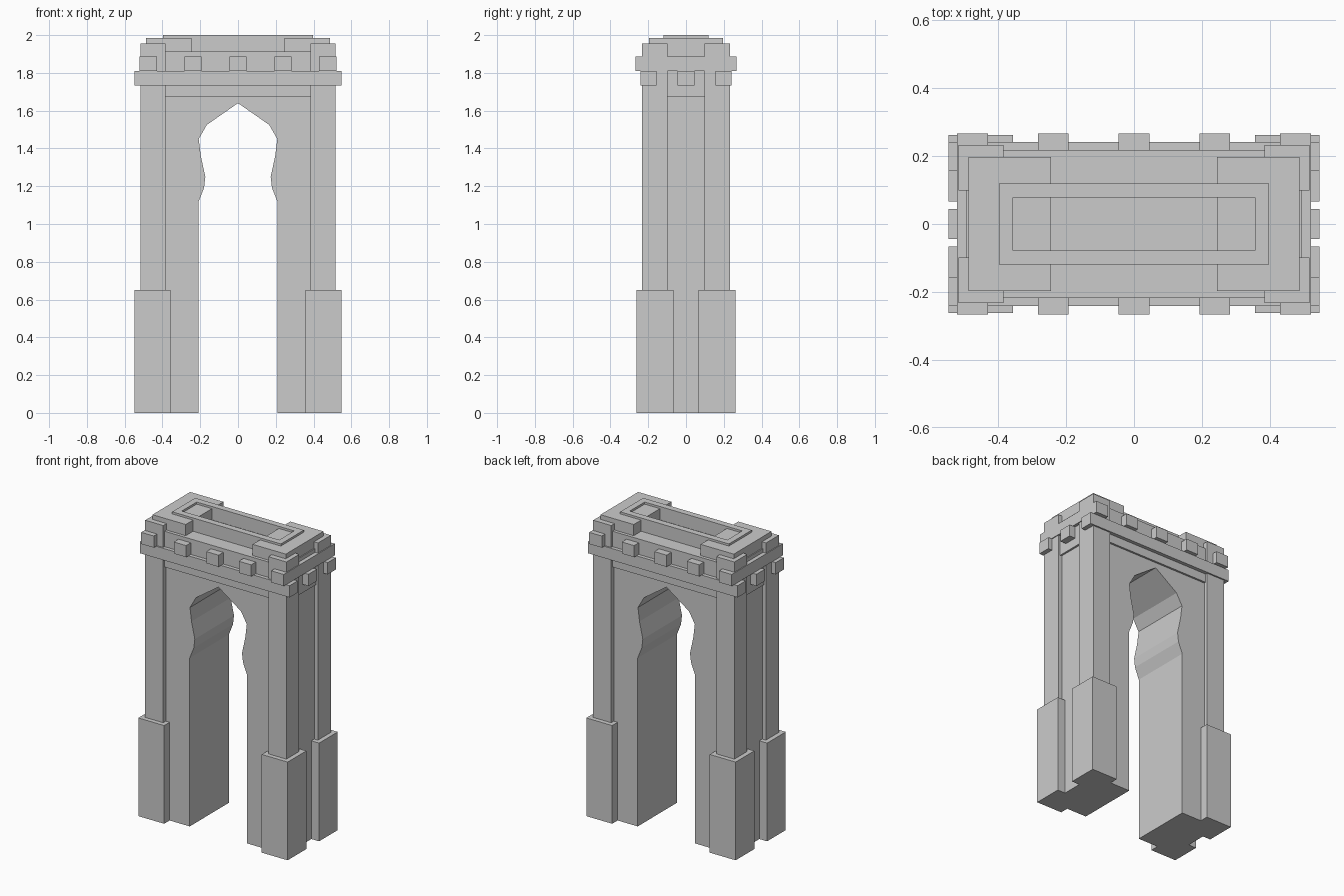
import bpy, bmesh

if "Cube" in bpy.data.objects:
    bpy.data.objects.remove(bpy.data.objects["Cube"])


def build(name, boxes):
    """One object from boxes given as (x0, x1, y0, y1, z0, z1)."""
    bm = bmesh.new()
    for x0, x1, y0, y1, z0, z1 in boxes:
        verts = bmesh.ops.create_cube(bm, size=1)["verts"]
        for v in verts:
            v.co.x = x1 if v.co.x > 0 else x0
            v.co.y = y1 if v.co.y > 0 else y0
            v.co.z = z1 if v.co.z > 0 else z0
    return finish(name, bm)


def finish(name, bm):
    bmesh.ops.recalc_face_normals(bm, faces=bm.faces)
    mesh = bpy.data.meshes.new(name)
    bm.to_mesh(mesh)
    bm.free()
    obj = bpy.data.objects.new(name, mesh)
    bpy.context.collection.objects.link(obj)
    return obj


def mirror(obj, x=True, y=True):
    mod = obj.modifiers.new("mirror", "MIRROR")
    mod.use_axis = (x, y, False)
    mod.use_mirror_merge = False


# Main wall with the pointed, waisted arch cut through it
half = [(0.21, 0), (0.21, 1.115), (0.18, 1.19), (0.173, 1.25),
        (0.197, 1.36), (0.208, 1.45), (0.165, 1.525)]
outline = ([(0.49, 1.81), (0.49, 0)] + half + [(0, 1.64)]
           + [(-x, z) for x, z in reversed(half)] + [(-0.49, 0), (-0.49, 1.81)])
bm = bmesh.new()
face = bm.faces.new([bm.verts.new((x, -0.205, z)) for x, z in outline])
moved = bmesh.ops.extrude_face_region(bm, geom=[face])["geom"]
bmesh.ops.translate(bm, vec=(0, 0.41, 0),
                    verts=[g for g in moved if isinstance(g, bmesh.types.BMVert)])
finish("arch_wall", bm)

# Corner pedestals and columns
mirror(build("corner_pedestal", [(0.357, 0.547, 0.067, 0.262, 0, 0.65)]))
mirror(build("corner_column", [(0.385, 0.517, 0.098, 0.232, 0.6, 1.955)]))

# Shallow fascia below the cornice and the attic block above it
build("fascia", [(-0.503, 0.503, -0.218, 0.218, 1.675, 1.81)])
build("attic", [(-0.495, 0.495, -0.218, 0.218, 1.81, 1.912)])

# Long beams on front and back, crossed by beams on the two sides
mirror(build("long_beam", [(-0.547, 0.547, 0.157, 0.242, 1.732, 1.81)]), x=False)
mirror(build("side_beam", [(0.43, 0.522, -0.267, 0.267, 1.81, 1.887)]), y=False)

# Projecting joist ends between the beam ends
mirror(build("front_joist_end",
             [(x - 0.045, x + 0.045, 0.19, 0.267, 1.81, 1.887)
              for x in (-0.238, 0, 0.238)]), x=False)
mirror(build("side_joist_end", [(0.46, 0.547, -0.044, 0.044, 1.732, 1.81)]), y=False)

# Roof end blocks
mirror(build("roof_end_block", [(0.245, 0.488, -0.197, 0.197, 1.9, 1.986)]), y=False)

# Rectangular roof curb around the sunken centre
build("roof_curb", [
    (-0.398, 0.398, -0.12, -0.078, 1.9, 2.0),
    (-0.398, 0.398, 0.078, 0.12, 1.9, 2.0),
    (-0.398, -0.357, -0.078, 0.078, 1.9, 2.0),
    (0.357, 0.398, -0.078, 0.078, 1.9, 2.0)])
